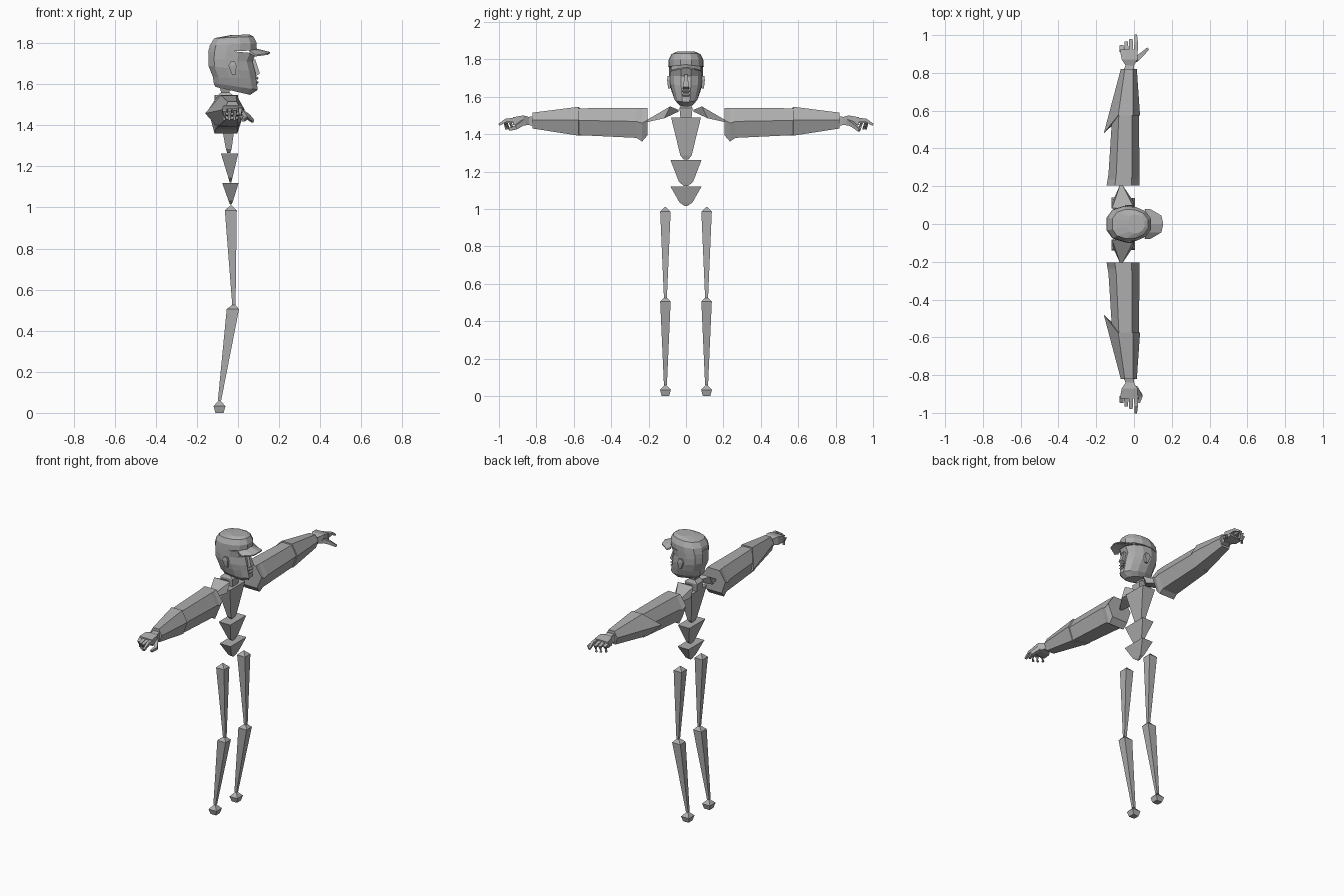
import bpy
import bmesh
from mathutils import Vector

default_cube = bpy.data.objects.get("Cube")
if default_cube:
    bpy.data.objects.remove(default_cube, do_unlink=True)

# Single flat grey for every part
grey = bpy.data.materials.new("plain_grey")
grey.use_nodes = True
grey.diffuse_color = (0.42, 0.42, 0.42, 1)
grey.node_tree.nodes["Principled BSDF"].inputs["Base Color"].default_value = grey.diffuse_color


def loft(name, rings, side=1):
    """Skin equal-sized rings of points, close both ends; side -1 mirrors across y."""
    bm = bmesh.new()
    loops = [[bm.verts.new((p[0], p[1] * side, p[2])) for p in ring] for ring in rings]
    count = len(loops[0])
    for lower, upper in zip(loops, loops[1:]):
        for i in range(count):
            j = (i + 1) % count
            bm.faces.new((lower[i], lower[j], upper[j], upper[i]))
    bm.faces.new(loops[0])
    bm.faces.new(loops[-1])
    bmesh.ops.recalc_face_normals(bm, faces=bm.faces)
    mesh = bpy.data.meshes.new(name)
    bm.to_mesh(mesh)
    bm.free()
    mesh.materials.append(grey)
    part = bpy.data.objects.new(name, mesh)
    bpy.context.collection.objects.link(part)
    return part


def flat_ring(x, y, z, half_x, half_y):
    return [(x + a * half_x, y + b * half_y, z)
            for a, b in ((-1, -1), (1, -1), (1, 1), (-1, 1))]


def bone(name, y, levels, side=1):
    """Tapered square bone from (x, z, half_x, half_y) levels."""
    loft(name, [flat_ring(x, y, z, hx, hy) for x, z, hx, hy in levels], side)


def tube(name, path, radius, side):
    """Square tapering tube along a path, used for the fingers."""
    points = [Vector(p) for p in path]
    rings = []
    for i, point in enumerate(points):
        along = points[min(i + 1, len(points) - 1)] - points[max(i - 1, 0)]
        turn = along.to_track_quat('Z', 'X')
        r = radius * (1 - 0.25 * i)
        rings.append([point + turn @ Vector((a * r, b * r, 0))
                      for a, b in ((-1, -1), (1, -1), (1, 1), (-1, 1))])
    loft(name, rings, side)


def arm_ring(y, back, front, top, bottom, elbow=0):
    """Six-sided sleeve section; elbow drags the rear corner inward and back."""
    width, middle = front - back, top * 0.55 + bottom * 0.45
    return [(back - elbow * 0.4, y - elbow, middle - elbow * 0.2),
            (back + width * 0.25, y, top), (back + width * 0.75, y, top),
            (front, y, middle), (back + width * 0.8, y, bottom),
            (back + width * 0.15, y - elbow * 0.4, bottom)]


def box_ring(y, back, front, bottom, top):
    return [(back, y, bottom), (front, y, bottom), (front, y, top), (back, y, top)]


def head_ring(back, front, half):
    """Tilted head section between a back and a front (x, z) point."""
    outline = ((0, 0.35), (0.13, 0.8), (0.38, 1), (0.65, 0.95), (0.87, 0.72), (1, 0.3))
    points = []
    for u, v in outline:
        points.append((back[0] + (front[0] - back[0]) * u, v * half,
                       back[1] + (front[1] - back[1]) * u))
    return points + [(x, -y, z) for x, y, z in reversed(points)]


# Torso: three tapering blocks
bone("pelvis", 0, [(-0.035, 1.015, 0.004, 0.006), (-0.035, 1.035, 0.012, 0.035),
                   (-0.037, 1.12, 0.04, 0.083)])
bone("abdomen", 0, [(-0.037, 1.122, 0.004, 0.01), (-0.037, 1.145, 0.01, 0.038),
                    (-0.041, 1.262, 0.042, 0.083)])
bone("chest", 0, [(-0.045, 1.265, 0.007, 0.012), (-0.045, 1.285, 0.014, 0.03),
                  (-0.05, 1.49, 0.047, 0.08)])
bone("neck", 0, [(-0.06, 1.49, 0.04, 0.03), (-0.06, 1.54, 0.045, 0.035),
                 (-0.062, 1.56, 0.02, 0.025), (-0.065, 1.64, 0.04, 0.05)])

# Head, from jaw up to the brow
loft("head", [head_ring((-0.11, 1.587), (0.06, 1.548), 0.045),
              head_ring((-0.118, 1.605), (0.096, 1.573), 0.064),
              head_ring((-0.122, 1.635), (0.088, 1.625), 0.078),
              head_ring((-0.144, 1.69), (0.084, 1.66), 0.088),
              head_ring((-0.144, 1.725), (0.07, 1.71), 0.09),
              head_ring((-0.144, 1.77), (0.088, 1.75), 0.09)])

# Cap crown and visor
loft("cap_crown", [head_ring((-0.145, 1.755), (0.09, 1.765), 0.095),
                   head_ring((-0.137, 1.79), (0.091, 1.8), 0.094),
                   head_ring((-0.115, 1.824), (0.075, 1.832), 0.078),
                   head_ring((-0.035, 1.839), (0.055, 1.842), 0.05)])
visor = []
for y, inner, outer, z in ((-0.08, 0.055, 0.085, 1.742), (-0.045, 0.07, 0.145, 1.75),
                           (0, 0.075, 0.155, 1.757), (0.045, 0.07, 0.145, 1.75),
                           (0.08, 0.055, 0.085, 1.742)):
    visor.append([(inner, y, z + 0.02), (outer, y, z), (outer, y, z - 0.007), (inner, y, z + 0.008)])
loft("cap_visor", visor)

# Nose, lips and ears
loft("nose", [flat_ring(0.075, 0, 1.64, 0.012, 0.018), flat_ring(0.085, 0, 1.652, 0.022, 0.016),
              flat_ring(0.07, 0, 1.72, 0.014, 0.007)])
for name, z in (("lower_lip", 1.602), ("upper_lip", 1.622)):
    bone(name, 0, [(0.08, z, 0.015, 0.015), (0.083, z + 0.008, 0.018, 0.022),
                   (0.08, z + 0.015, 0.013, 0.012)])

for side, label in ((1, "left"), (-1, "right")):
    bone(label + "_ear", 0.09, [(-0.02, 1.645, 0.008, 0.006), (-0.027, 1.69, 0.02, 0.011),
                                (-0.025, 1.71, 0.01, 0.008)], side)

    # Legs
    bone(label + "_upper_leg", 0.11, [(-0.02, 0.525, 0.008, 0.008), (-0.035, 0.985, 0.029, 0.028),
                                      (-0.035, 1.01, 0.003, 0.003)], side)
    bone(label + "_lower_leg", 0.11, [(-0.09, 0.06, 0.008, 0.008), (-0.025, 0.505, 0.03, 0.028),
                                      (-0.02, 0.53, 0.003, 0.003)], side)
    bone(label + "_foot", 0.11, [(-0.09, 0, 0.02, 0.02), (-0.09, 0.033, 0.029, 0.029),
                                 (-0.09, 0.06, 0.004, 0.004)], side)

    # Collar bone, slanting down to the shoulder
    loft(label + "_collar_bone", [
        [(-0.06 + a * 0.006, 0.04, 1.525 + b * 0.005) for a, b in ((-1, -1), (1, -1), (1, 1), (-1, 1))],
        [(-0.115, 0.115, 1.485), (0, 0.115, 1.485), (0, 0.085, 1.548), (-0.115, 0.085, 1.548)],
        box_ring(0.205, -0.075, -0.06, 1.465, 1.478)], side)

    # Sleeves
    loft(label + "_upper_sleeve", [arm_ring(0.205, -0.145, 0.03, 1.54, 1.395),
                                   arm_ring(0.235, -0.14, 0.03, 1.54, 1.36),
                                   arm_ring(0.265, -0.135, 0.03, 1.54, 1.38),
                                   arm_ring(0.58, -0.115, 0.025, 1.538, 1.395)], side)
    loft(label + "_lower_sleeve", [arm_ring(0.575, -0.122, 0.032, 1.546, 1.392, elbow=0.095),
                                   arm_ring(0.82, -0.07, 0.015, 1.515, 1.43)], side)

    # Hand with curled fingers and a straighter index finger
    loft(label + "_palm", [box_ring(0.8, -0.06, 0, 1.435, 1.5), box_ring(0.84, -0.045, 0, 1.45, 1.492),
                           box_ring(0.87, -0.065, 0.018, 1.445, 1.5),
                           box_ring(0.925, -0.075, 0.02, 1.45, 1.49)], side)
    for finger, x, reach in (("little", -0.066, 0.94), ("ring", -0.041, 0.96), ("middle", -0.016, 0.972)):
        tube(f"{label}_{finger}_finger", [(x, 0.915, 1.472), (x, reach, 1.465),
                                          (x, reach - 0.012, 1.425)], 0.012, side)
    tube(label + "_index_finger", [(0.01, 0.915, 1.475), (0.012, 0.96, 1.475), (0.01, 1, 1.45)], 0.012, side)
    thumb_tip = [(0.045, 0.9, 1.445), (0.072, 0.927, 1.42)] if side > 0 else [(0.035, 0.91, 1.435), (0.025, 0.945, 1.425)]
    tube(label + "_thumb", [(0.008, 0.87, 1.465)] + thumb_tip, 0.014, side)
